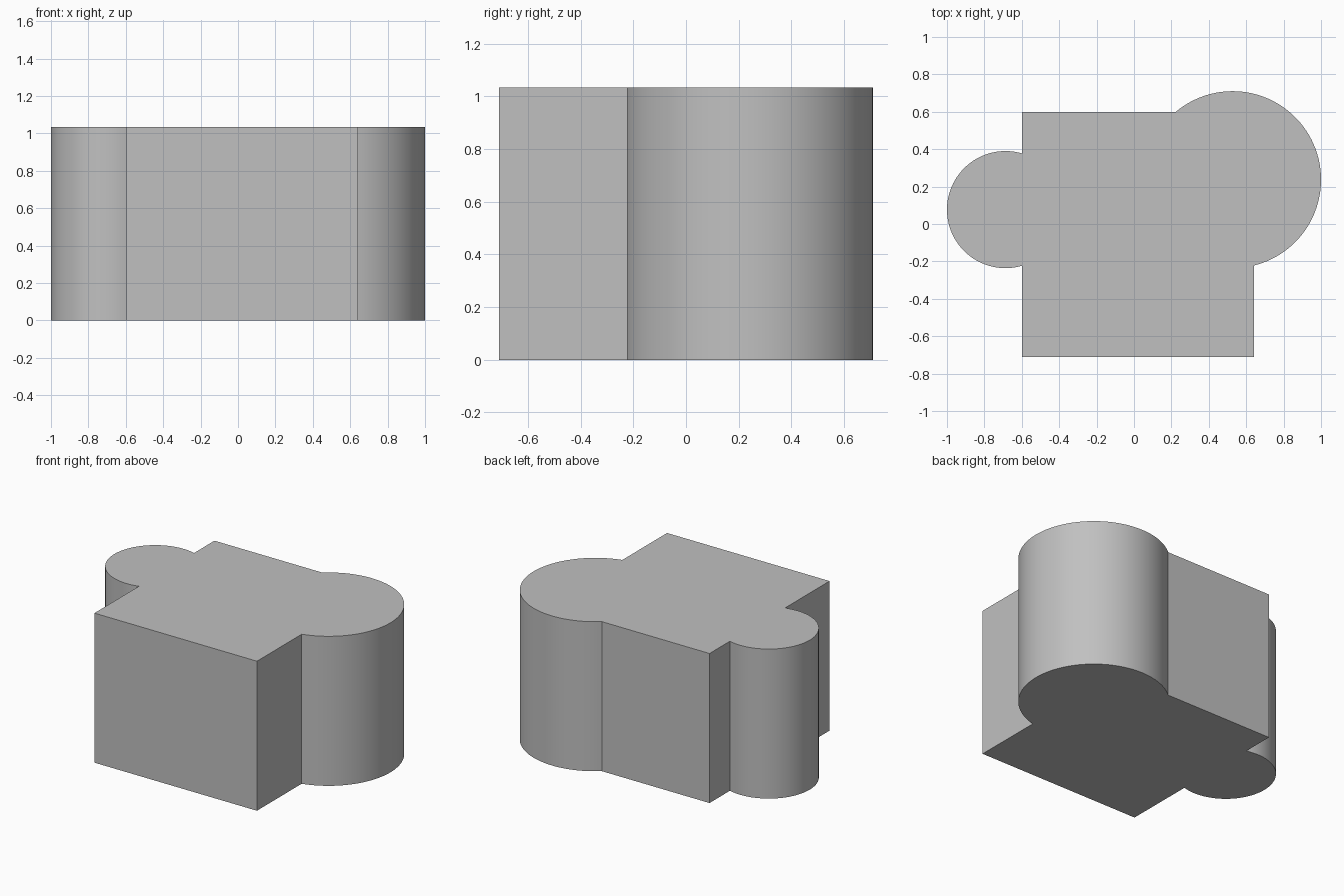
import bpy, bmesh
from math import sqrt, atan2, cos, sin, tau, radians

cube = bpy.data.objects.get("Cube")
if cube:
    bpy.data.objects.remove(cube, do_unlink=True)

HEIGHT = 1.033
LEFT, RIGHT, FRONT, BACK = -0.6, 0.642, -0.71, 0.6


def arc(cx, cy, r, start, end, steps):
    """Counter-clockwise arc between two points on a circle."""
    a = atan2(start[1] - cy, start[0] - cx)
    b = atan2(end[1] - cy, end[0] - cx)
    sweep = (b - a) % tau
    return [(cx + r * cos(a + sweep * i / steps), cy + r * sin(a + sweep * i / steps))
            for i in range(steps + 1)]


# Large lobe on the back corner, small lobe on the opposite side
bx, by, br = 0.527, 0.237, 0.473
sx, sy, sr = -0.687, 0.077, 0.313
big_start = (RIGHT, by - sqrt(br**2 - (RIGHT - bx)**2))
big_end = (bx - sqrt(br**2 - (BACK - by)**2), BACK)
half = sqrt(sr**2 - (LEFT - sx)**2)

outline = [(LEFT, FRONT), (RIGHT, FRONT)]
outline += arc(bx, by, br, big_start, big_end, 72)
outline += [(LEFT, BACK)]
outline += arc(sx, sy, sr, (LEFT, sy + half), (LEFT, sy - half), 64)

# Extrude the outline into a solid block
bm = bmesh.new()
base = bm.faces.new([bm.verts.new((x, y, 0)) for x, y in outline])
top = bmesh.ops.extrude_face_region(bm, geom=[base], use_keep_orig=True)
bmesh.ops.translate(bm, vec=(0, 0, HEIGHT),
                    verts=[v for v in top["geom"] if isinstance(v, bmesh.types.BMVert)])
bmesh.ops.recalc_face_normals(bm, faces=bm.faces)
mesh = bpy.data.meshes.new("lobed_block")
bm.to_mesh(mesh)
bm.free()
block = bpy.data.objects.new("lobed_block", mesh)
bpy.context.collection.objects.link(block)

# Plain grey
grey = bpy.data.materials.new("plain_grey")
grey.use_nodes = True
colour = (0.53, 0.53, 0.53, 1)
grey.diffuse_color = colour
grey.node_tree.nodes["Principled BSDF"].inputs["Base Color"].default_value = colour
mesh.materials.append(grey)

# Smooth round walls, crisp corners
bpy.ops.object.select_all(action="DESELECT")
block.select_set(True)
bpy.context.view_layer.objects.active = block
bpy.ops.object.shade_smooth_by_angle(angle=radians(15))
